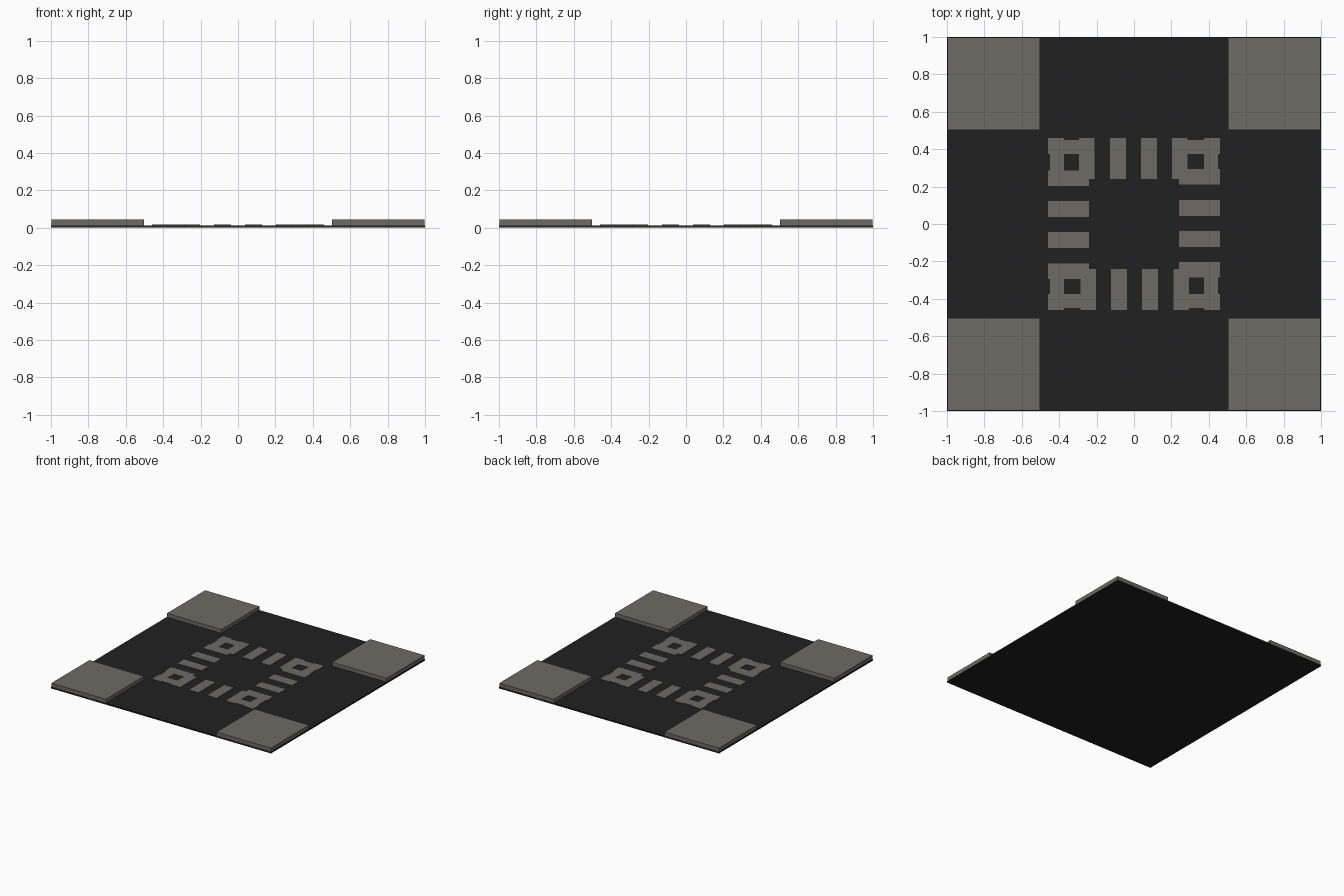
import bpy
import bmesh
from math import pi
from mathutils import Matrix

if "Cube" in bpy.data.objects:
    bpy.data.objects.remove(bpy.data.objects["Cube"])


def material(name, colour):
    m = bpy.data.materials.new(name)
    m.diffuse_color = (*colour, 1)
    m.use_nodes = True
    m.node_tree.nodes["Principled BSDF"].inputs["Base Color"].default_value = m.diffuse_color
    return m


black = material("dark_base", (0.015, 0.015, 0.015))
grey = material("warm_grey", (0.155, 0.146, 0.127))


def build(name, boxes, mat, turns=1):
    """Boxes are (x0, x1, y0, y1, z0, z1), repeated by quarter turns about z."""
    bm = bmesh.new()
    for t in range(turns):
        rot = Matrix.Rotation(t * pi / 2, 4, 'Z')
        for x0, x1, y0, y1, z0, z1 in boxes:
            place = Matrix.Translation(((x0 + x1) / 2, (y0 + y1) / 2, (z0 + z1) / 2))
            size = Matrix.Diagonal((x1 - x0, y1 - y0, z1 - z0, 1))
            bmesh.ops.create_cube(bm, size=1, matrix=rot @ place @ size)
    me = bpy.data.meshes.new(name)
    bm.to_mesh(me)
    bm.free()
    me.materials.append(mat)
    ob = bpy.data.objects.new(name, me)
    bpy.context.collection.objects.link(ob)
    return ob


BASE, INLAY, PAD = 0.012, 0.016, 0.043

# Thin square base
build("base_plate", [(-1, 1, -1, 1, 0, BASE)], black)

# Raised corner pads
build("corner_pads", [(-0.998, -0.503, 0.503, 0.998, 0.002, PAD)], grey, 4)

# Four bars on each side of the central square
z = (BASE - 0.004, INLAY)
bars = [(c - 0.042, c + 0.042, 0.24, 0.46, *z)
        for c in (-0.252, -0.086, 0.08, 0.245)]
build("inlay_bars", bars, grey, 4)

# Corner tiles and the slightly recessed links that close the corner rings
build("inlay_corner_tiles", [(-0.46, -0.375, 0.375, 0.46, *z)], grey, 4)
build("inlay_links", [(-0.375, -0.294, 0.375, 0.45, *z),
                      (0.287, 0.375, 0.375, 0.45, *z)], grey, 4)
